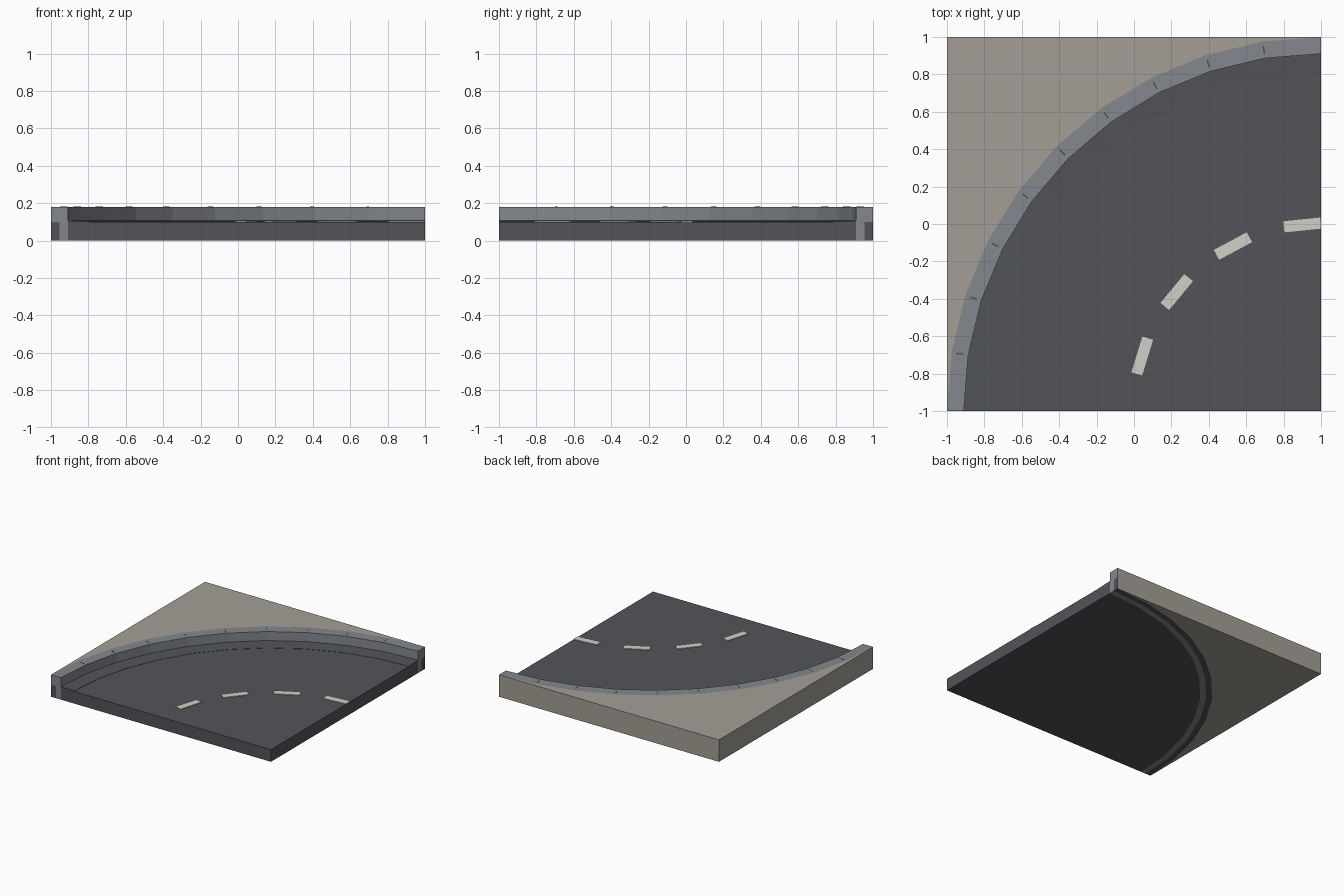
import bpy, bmesh
from math import cos, sin, radians
from mathutils import Vector

if "Cube" in bpy.data.objects:
    bpy.data.objects.remove(bpy.data.objects["Cube"])

SEGMENTS = 10
ROAD_TOP, CURB_TOP = 0.1, 0.18
PIVOT = Vector((1, -1, 0))


def material(name, hex_code):
    def linear(c):
        return c / 12.92 if c <= 0.04045 else ((c + 0.055) / 1.055) ** 2.4
    rgb = [linear(int(hex_code[i:i + 2], 16) / 255) for i in (0, 2, 4)]
    mat = bpy.data.materials.new(name)
    mat.use_nodes = True
    mat.diffuse_color = (*rgb, 1)
    mat.node_tree.nodes["Principled BSDF"].inputs["Base Color"].default_value = (*rgb, 1)
    return mat


asphalt = material("asphalt grey", "535459")
stone = material("curb grey", "83878D")
sand = material("verge beige", "A49F96")
paint = material("lane paint white", "CFD0C8")


def polar(radius, degrees, z=0):
    """Point around the corner's pivot, from the front edge to the right edge."""
    a = radians(degrees)
    return PIVOT + Vector((-radius * cos(a), radius * sin(a), z))


def finish(name, bm, mat):
    bmesh.ops.recalc_face_normals(bm, faces=bm.faces)
    mesh = bpy.data.meshes.new(name)
    bm.to_mesh(mesh)
    bm.free()
    mesh.materials.append(mat)
    obj = bpy.data.objects.new(name, mesh)
    bpy.context.collection.objects.link(obj)
    return obj


def prism(name, outline, bottom, top, mat):
    """Extrude a flat outline upwards."""
    bm = bmesh.new()
    base = bm.faces.new([bm.verts.new((p[0], p[1], bottom)) for p in outline])
    new = bmesh.ops.extrude_face_region(bm, geom=[base])["geom"]
    bmesh.ops.translate(bm, vec=(0, 0, top - bottom),
                        verts=[v for v in new if isinstance(v, bmesh.types.BMVert)])
    return finish(name, bm, mat)


def sweep(name, profile, mat):
    """Carry a closed (radius, height) profile round the quarter turn."""
    bm = bmesh.new()
    rings = [[bm.verts.new(polar(r, 90 * i / SEGMENTS, z)) for r, z in profile]
             for i in range(SEGMENTS + 1)]
    n = len(profile)
    for a, b in zip(rings, rings[1:]):
        for j in range(n):
            k = (j + 1) % n
            bm.faces.new((a[j], a[k], b[k], b[j]))
    bm.faces.new(rings[0])
    bm.faces.new(rings[-1])
    return finish(name, bm, mat)


def arc(radius):
    return [polar(radius, 90 * i / SEGMENTS) for i in range(SEGMENTS + 1)]


# Road slab, and the verge filling the outer corner
prism("road", [PIVOT] + arc(1.91), 0, ROAD_TOP, asphalt)
prism("verge", [Vector((-1, 1, 0))] + arc(2)[::-1], 0, CURB_TOP, sand)

# Curb with a stepped underside resting on a road-coloured footing
sweep("curb", [(1.91, 0), (1.955, 0), (1.955, ROAD_TOP), (2, ROAD_TOP),
               (2, CURB_TOP), (1.91, CURB_TOP)], stone)
sweep("curb_footing", [(1.955, 0), (2, 0), (2, ROAD_TOP), (1.955, ROAD_TOP)], asphalt)

# Shallow gutter rising towards the curb
sweep("gutter", [(1.79, ROAD_TOP), (1.91, ROAD_TOP), (1.91, 0.106), (1.79, 0.102)], asphalt)


def plate(name, radius, degrees, length, width, bottom, top, mat):
    """Thin rectangle laid along the turn, trimmed at the tile's right edge."""
    mid = polar(radius, degrees)
    out = (mid - PIVOT).normalized()
    along = Vector((out.y, -out.x, 0))
    corners = [mid + along * length / 2 * s + out * width / 2 * t
               for s, t in ((-1, -1), (1, -1), (1, 1), (-1, 1))]
    for c in corners:
        c.x = min(c.x, 1)
    prism(name, corners, bottom, top, mat)


# Painted lane dashes
for i in range(4):
    plate(f"lane_dash_{i + 1}", 1.0, 17.1 + 22.4 * i, 0.2, 0.06,
          ROAD_TOP, ROAD_TOP + 0.005, paint)

# Narrow joints between curb stones
for i in range(1, SEGMENTS):
    plate(f"curb_joint_{i}", 1.955, 90 * i / SEGMENTS, 0.008, 0.04,
          CURB_TOP, CURB_TOP + 0.001, asphalt)
